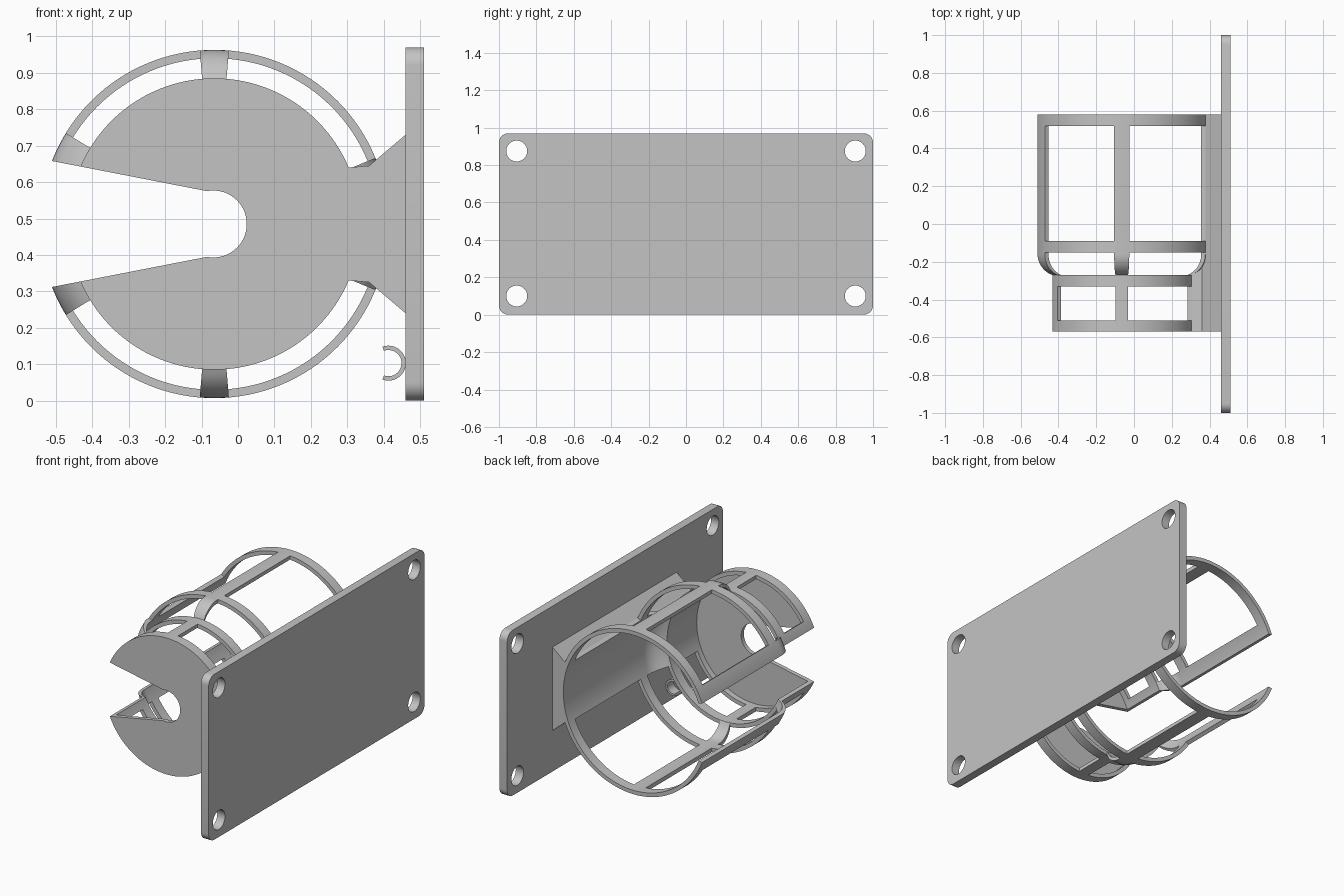
import bpy, bmesh, math

if "Cube" in bpy.data.objects:
    bpy.data.objects.remove(bpy.data.objects["Cube"])

CX, CZ = -0.065, 0.485          # holder axis (runs along y)
R_BIG, R_SMALL, WALL = 0.478, 0.40, 0.023

grey = bpy.data.materials.new("light grey plastic")
grey.diffuse_color = (0.55, 0.55, 0.55, 1)
grey.use_nodes = True
grey.node_tree.nodes["Principled BSDF"].inputs["Base Color"].default_value = grey.diffuse_color


def finish(bm, name):
    bmesh.ops.recalc_face_normals(bm, faces=bm.faces)
    me = bpy.data.meshes.new(name)
    bm.to_mesh(me)
    bm.free()
    me.materials.append(grey)
    ob = bpy.data.objects.new(name, me)
    bpy.context.collection.objects.link(ob)
    return ob


def prism(name, poly, d0, d1, axis="y"):
    """Extrude a 2D outline (u, z) along y or x."""
    bm = bmesh.new()
    rows = []
    for d in (d0, d1):
        rows.append([bm.verts.new((u, d, v) if axis == "y" else (d, u, v)) for u, v in poly])
    n = len(poly)
    for i in range(n):
        j = (i + 1) % n
        bm.faces.new((rows[0][i], rows[0][j], rows[1][j], rows[1][i]))
    bm.faces.new(rows[0])
    bm.faces.new(rows[1])
    return finish(bm, name)


def lathe(name, profile, n=128):
    """Solid of revolution around the holder axis from (radius, y) points."""
    bm = bmesh.new()
    rows = [[bm.verts.new((CX + r * math.cos(2 * math.pi * i / n), y,
                           CZ + r * math.sin(2 * math.pi * i / n))) for i in range(n)]
            for r, y in profile]
    for a, b in zip(rows, rows[1:]):
        for i in range(n):
            j = (i + 1) % n
            bm.faces.new((a[i], a[j], b[j], b[i]))
    bm.faces.new(rows[0])
    bm.faces.new(rows[-1])
    return finish(bm, name)


def arc(cx, cz, r, a0, a1, n):
    return [(cx + r * math.cos(math.radians(a0 + (a1 - a0) * i / n)),
             cz + r * math.sin(math.radians(a0 + (a1 - a0) * i / n))) for i in range(n + 1)]


def band(cx, cz, r0, r1, a0, a1, n=24):
    return arc(cx, cz, r1, a0, a1, n) + arc(cx, cz, r0, a1, a0, n)


def boolean(target, tool, op="DIFFERENCE"):
    tool.hide_render = True
    mod = target.modifiers.new("cut", "BOOLEAN")
    mod.operation, mod.object, mod.solver = op, tool, "EXACT"
    bpy.context.view_layer.objects.active = target
    bpy.ops.object.modifier_apply(modifier=mod.name)
    bpy.data.objects.remove(tool, do_unlink=True)


def smooth(ob):
    bpy.ops.object.select_all(action="DESELECT")
    ob.select_set(True)
    bpy.context.view_layer.objects.active = ob
    bpy.ops.object.shade_smooth_by_angle(angle=math.radians(30))


def bottle_profile(inset, y_start, y_end):
    """Narrow base, rounded shoulder, wide top."""
    T = math.radians(68)
    pts = [(R_SMALL - inset, y_start)]
    for i in range(10, -1, -1):
        t = T * i / 10
        k = (math.cos(t) - math.cos(T)) / (1 - math.cos(T))
        pts.append((R_SMALL - inset + (R_BIG - R_SMALL) * k, -0.16 - 0.11 * math.sin(t) / math.sin(T)))
    return pts + [(R_BIG - inset, y_end)]


# Mounting plate with four screw holes
outline = []
for cy, cz, a in ((0.95, 0.92, 0), (-0.95, 0.92, 90), (-0.95, 0.05, 180), (0.95, 0.05, 270)):
    outline += arc(cy, cz, 0.05, a, a + 90, 8)
plate = prism("mounting_plate", outline, 0.46, 0.51, "x")
for y in (-0.905, 0.905):
    for z in (0.10, 0.875):
        boolean(plate, prism("screw_hole", arc(y, z, 0.056, 0, 360, 40)[:-1], 0.4, 0.6, "x"))
smooth(plate)

# Holder body joined to the flared bracket
holder = lathe("holder_cage", bottle_profile(0, -0.57, 0.58))
half = [(0.46, 0.73), (0.36, 0.645), (0.303, 0.64), (0.20, 0.63)]
bracket = prism("bracket", half + [(x, 2 * CZ - z) for x, z in reversed(half)], -0.57, 0.58)
boolean(holder, bracket, "UNION")
boolean(holder, lathe("cavity", bottle_profile(WALL, -0.545, 0.7)))

# Windows leave rings and ribs
for y0, y1, r0, r1, start in ((-0.51, -0.33, 0.34, 0.43, 23),
                              (-0.27, -0.15, 0.34, 0.485, 22.3),
                              (-0.09, 0.52, 0.42, 0.485, 22.3)):
    for a0, a1 in ((start, 85.2), (94.8, 148.5)):
        for s in (1, -1):
            boolean(holder, prism("window", band(CX, CZ, r0, r1, s * a0, s * a1), y0, y1))

# Flared slot open towards -x
slot = arc(-0.068, CZ, 0.092, -101, 101, 32)
x_end = -0.8
rise = (slot[-1][0] - x_end) * math.tan(math.radians(11))
slot += [(x_end, slot[-1][1] + rise), (x_end, slot[0][1] - rise)]
boolean(holder, prism("slot", slot, -0.8, 0.8))
smooth(holder)

# Small cable clip under the bracket
clip = prism("cable_clip", band(0.413, 0.103, 0.036, 0.048, -110, 110), -0.53, -0.47)
smooth(clip)
